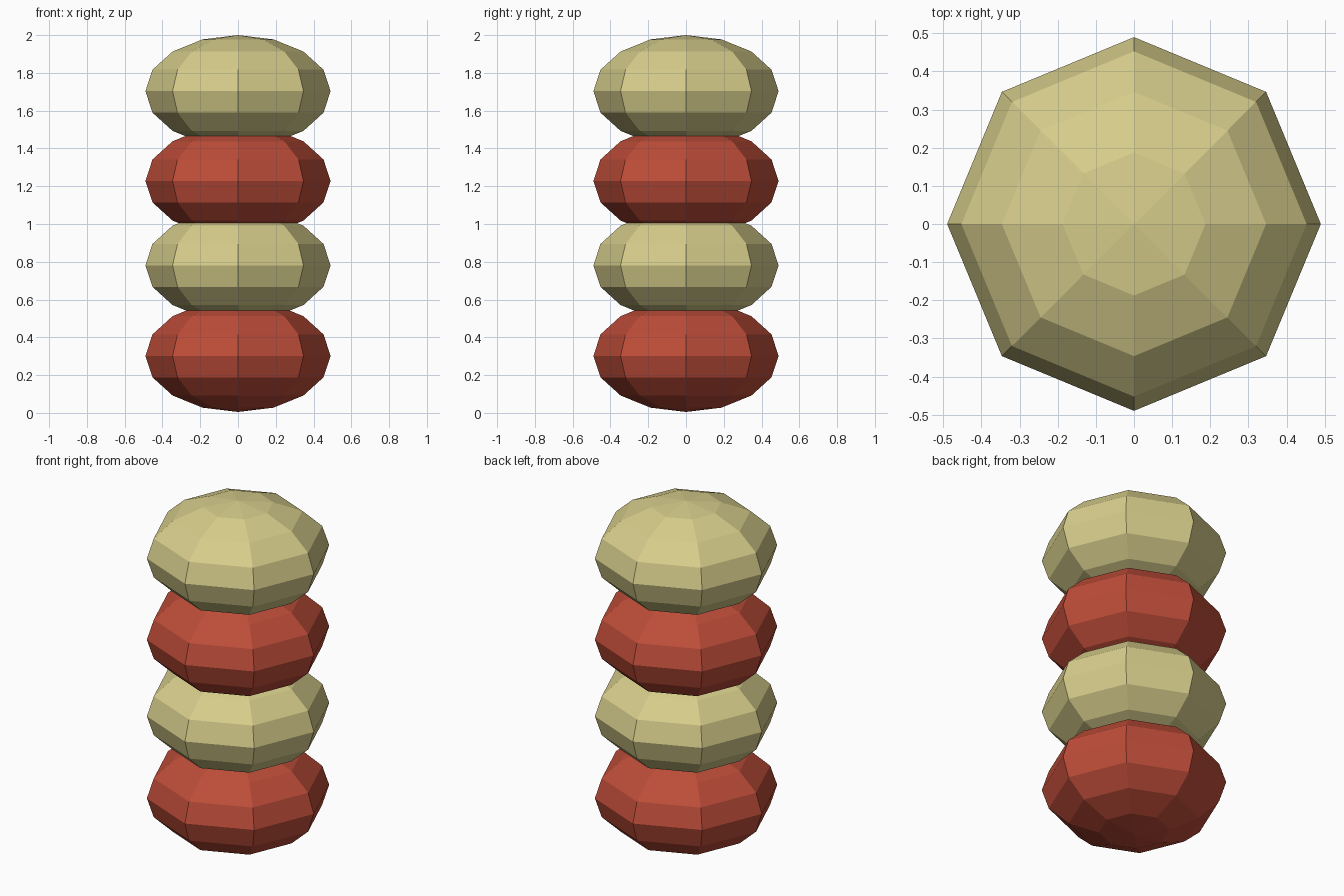
import bpy

if "Cube" in bpy.data.objects:
    bpy.data.objects.remove(bpy.data.objects["Cube"])


def make_material(name, rgb):
    mat = bpy.data.materials.new(name)
    mat.diffuse_color = (*rgb, 1.0)
    mat.use_nodes = True
    mat.node_tree.nodes["Principled BSDF"].inputs["Base Color"].default_value = mat.diffuse_color
    return mat


red = make_material("brick red", (0.51, 0.073, 0.04))
tan = make_material("pale khaki", (0.68, 0.61, 0.26))

# Stack of flattened low-poly beads, overlapping slightly, colours alternating
WIDTH, HEIGHT = 0.49, 0.297
beads = [
    ("bottom_bead", 0.302, red),
    ("lower_middle_bead", 0.781, tan),
    ("upper_middle_bead", 1.228, red),
    ("top_bead", 1.703, tan),
]
for name, z, mat in beads:
    bpy.ops.mesh.primitive_uv_sphere_add(segments=8, ring_count=8, radius=1, location=(0, 0, z))
    bead = bpy.context.object
    bead.name = name
    bead.scale = (WIDTH, WIDTH, HEIGHT)
    bpy.ops.object.transform_apply(location=False, rotation=False, scale=True)
    bead.data.materials.append(mat)
